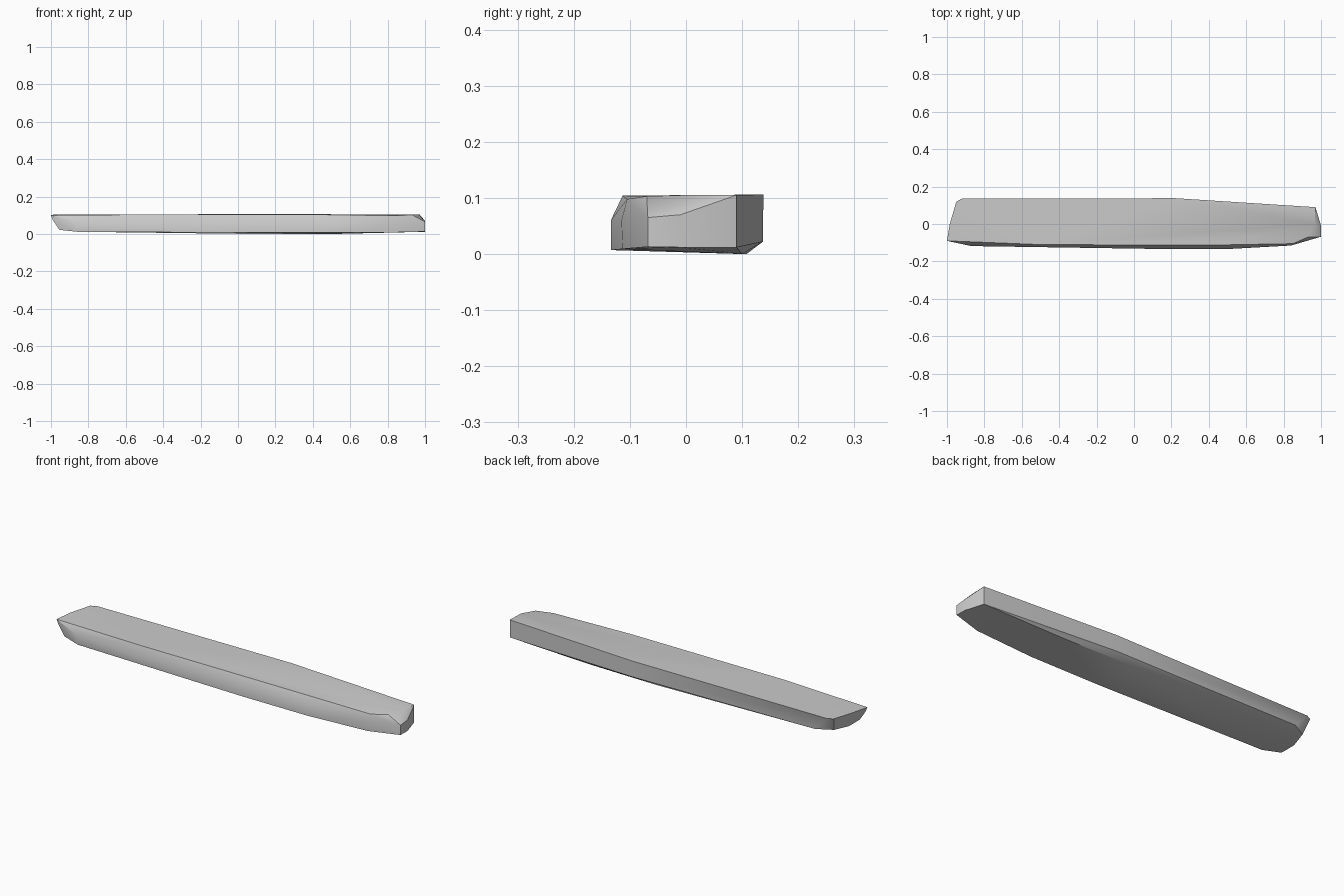
import bpy, bmesh

cube = bpy.data.objects.get("Cube")
if cube:
    bpy.data.objects.remove(cube, do_unlink=True)

grey = bpy.data.materials.new("plain grey")
grey.use_nodes = True
grey.diffuse_color = (0.6, 0.6, 0.6, 1)
grey.node_tree.nodes["Principled BSDF"].inputs["Base Color"].default_value = (0.6, 0.6, 0.6, 1)

# Outlines of the plank at rising heights
top_edge = [(-1, -.09, .1), (-.985, 0, .104), (-.95, .12, .105), (-.92, .135, .105),
            (.22, .138, .106), (.97, .09, .105), (.967, 0, .105), (.93, -.07, .103),
            (.85, -.105, .098), (.4, -.113, .104), (-.5, -.11, .104)]
middle_edge = [(-.99, -.09, .075), (-.87, -.118, .065), (.1, -.133, .06),
               (.5, -.134, .06), (.84, -.115, .06), (1, -.068, .065), (1, -.01, .07)]
bottom_edge = [(-.955, -.09, .022), (-.955, 0, .022), (-.93, .09, .03), (-.85, .133, .03),
               (.22, .137, .022), (.97, .09, .012), (1, -.01, .012), (1, -.068, .013),
               (.84, -.113, .009), (.5, -.134, .007), (.1, -.133, .007), (-.86, -.114, .012)]
underside = [(-.8, .08, .012), (.1, .108, 0), (.5, .1, 0)]

# Plank body
bm = bmesh.new()
for point in top_edge + middle_edge + bottom_edge + underside:
    bm.verts.new(point)
hull = bmesh.ops.convex_hull(bm, input=bm.verts)
spare = [v for v in set(hull["geom_interior"] + hull["geom_unused"])
         if isinstance(v, bmesh.types.BMVert)]
bmesh.ops.delete(bm, geom=spare, context="VERTS")
bmesh.ops.recalc_face_normals(bm, faces=bm.faces)
mesh = bpy.data.meshes.new("plank")
bm.to_mesh(mesh)
bm.free()
mesh.materials.append(grey)
plank = bpy.data.objects.new("plank", mesh)
bpy.context.collection.objects.link(plank)

# Soft shading with crisp edges
bpy.ops.object.select_all(action="DESELECT")
plank.select_set(True)
bpy.context.view_layer.objects.active = plank
bpy.ops.object.shade_smooth_by_angle(angle=0.6)
